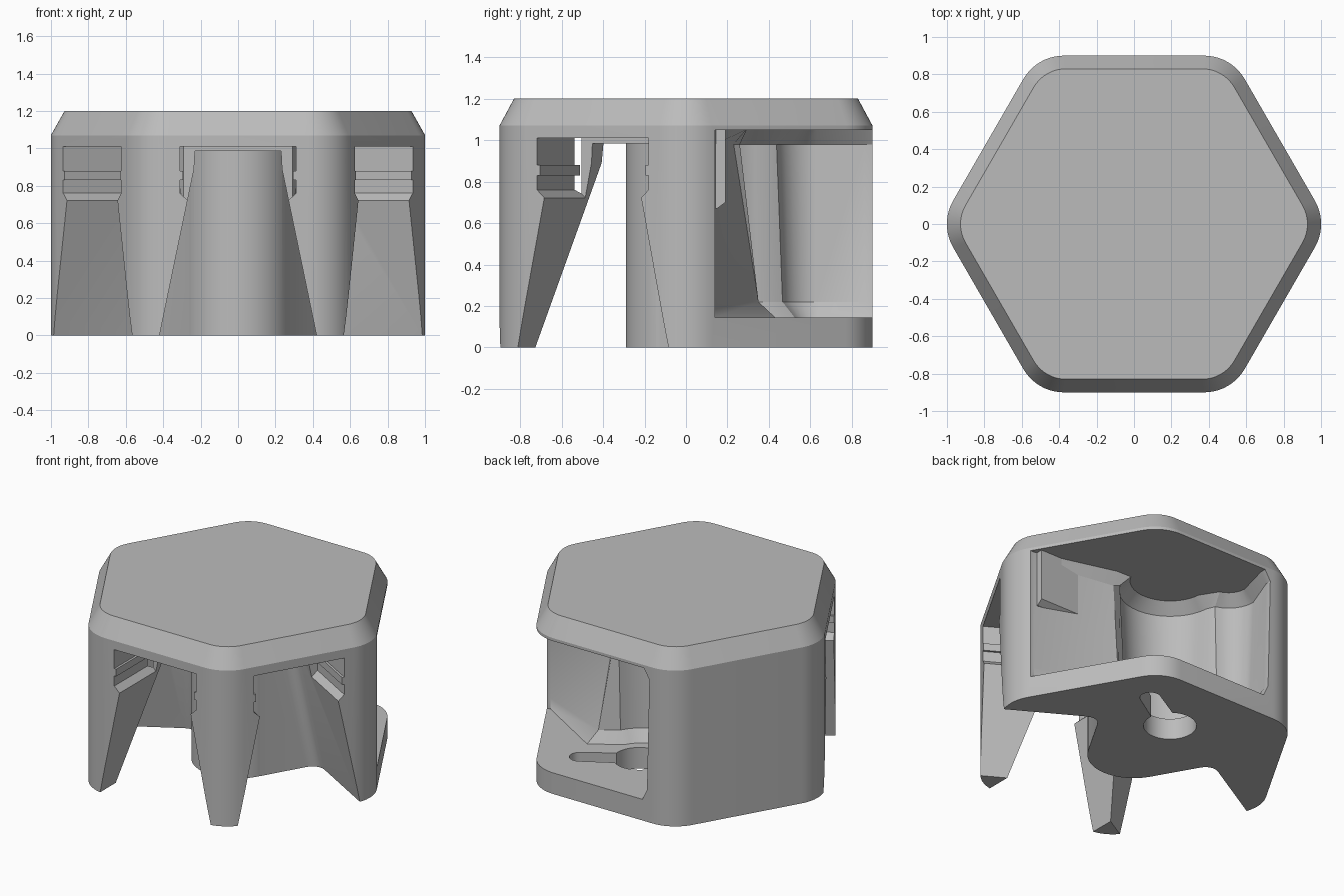
import bpy, bmesh
from math import sin, cos, pi, radians
from mathutils import Matrix, Vector

if "Cube" in bpy.data.objects:
    bpy.data.objects.remove(bpy.data.objects["Cube"])

grey = bpy.data.materials.new("light grey")
grey.use_nodes = True
grey.diffuse_color = (0.5, 0.5, 0.5, 1)
grey.node_tree.nodes["Principled BSDF"].inputs["Base Color"].default_value = (0.5, 0.5, 0.5, 1)


def loft(name, rings):
    """Closed solid through rings of equal point count."""
    bm = bmesh.new()
    loops = [[bm.verts.new(p) for p in ring] for ring in rings]
    n = len(loops[0])
    for a, b in zip(loops, loops[1:]):
        for i in range(n):
            j = (i + 1) % n
            bm.faces.new((a[i], a[j], b[j], b[i]))
    bm.faces.new(loops[0][::-1])
    bm.faces.new(loops[-1])
    bmesh.ops.recalc_face_normals(bm, faces=bm.faces)
    mesh = bpy.data.meshes.new(name)
    bm.to_mesh(mesh)
    bm.free()
    obj = bpy.data.objects.new(name, mesh)
    bpy.context.collection.objects.link(obj)
    return obj


def arc(cx, cy, r, start, end, steps):
    angles = [radians(start + (end - start) * i / steps) for i in range(steps + 1)]
    return [(cx + r * cos(a), cy + r * sin(a)) for a in angles]


def at(points, z):
    return [(x, y, z) for x, y in points]


def hexagon(apothem, radius, steps=10):
    pts = []
    for k in range(6):
        d = (apothem - radius) / cos(pi / 6)
        a = k * 60
        pts += arc(d * cos(radians(a)), d * sin(radians(a)), radius, a - 30, a + 30, steps)
    return pts


def cut(target, cutter):
    cutter.hide_render = True
    mod = target.modifiers.new("cut", "BOOLEAN")
    mod.operation = "DIFFERENCE"
    mod.solver = "EXACT"
    mod.object = cutter
    bpy.context.view_layer.objects.active = target
    bpy.ops.object.modifier_apply(modifier=mod.name)
    bpy.data.objects.remove(cutter)


def opening(name, half, y_in, angle, bevel=0):
    """Mirrored front profile pushed inward, then turned about z."""
    profile = half + [(-x, z) for x, z in reversed(half)]
    obj = loft(name, [[(x, y, z) for x, z in profile] for y in (-1.3, y_in)])
    if bevel:
        bm = bmesh.new()
        bm.from_mesh(obj.data)
        edges = [e for e in bm.edges
                 if all(abs(v.co.y - y_in) < 1e-4 for v in e.verts)
                 and abs(e.verts[0].co.z - e.verts[1].co.z) > 0.05]
        bmesh.ops.bevel(bm, geom=edges, offset=bevel, segments=5, profile=0.5, affect="EDGES")
        bm.to_mesh(obj.data)
        bm.free()
    obj.data.transform(Matrix.Rotation(radians(angle), 4, "Z"))
    return obj


# Rounded hexagonal body with a chamfered top
body = loft("hexagonal_body", [at(hexagon(0.9, 0.25), 0), at(hexagon(0.9, 0.25), 1.07),
                               at(hexagon(0.83, 0.2), 1.2)])

# Tapered leg openings on three sides, with a round core left in the middle
leg_profile = [(0.428, -0.04), (0.235, 0.89), (0.23, 0.985)]
front = opening("front_opening", leg_profile, -0.13, 0)
cut(front, loft("core", [at(arc(0, 0, 0.29, 0, 354, 59), z) for z in (-0.2, 1.3)]))
cut(body, front)
for angle in (60, -60):
    cut(body, opening("side_opening", leg_profile, -0.29, angle, 0.08))

# Notched clip recesses at the head of each opening
clip_profile = [(0.2, 0.72), (0.268, 0.72), (0.31, 0.76), (0.31, 0.83), (0.295, 0.83),
                (0.295, 0.88), (0.31, 0.88), (0.31, 1.01)]
for angle in (0, 60, -60):
    cut(body, opening("clip_recess", clip_profile, -0.505, angle))


# Lobed cavity open to the rear, drafted, with chamfered floor and ceiling
def cavity_ring(z, corner, grow):
    pts = [(1.3, 0.14), (0.93, 0.14), corner]
    pts += arc(0.05, 0.41, 0.25 + grow, -28, -175, 16)
    pts += arc(-0.24, 0.63, 0.13 + grow, 255, 180, 6)
    pts += [(-0.31 - grow * 0.6, 0.86), (-0.31 - grow * 0.6, 1.3), (1.3, 1.3)]
    return at(pts, z)


cut(body, loft("cavity", [
    cavity_ring(0.145, (0.45, 0.43), -0.02),
    cavity_ring(0.22, (0.42, 0.35), 0.04),
    cavity_ring(0.98, (0.36, 0.23), 0.07),
    cavity_ring(1.05, (0.38, 0.29), 0.0)]))

# Keyhole through the base plate
keyhole = arc(0.06, 0.42, 0.165, 55, 365, 32) + arc(0.38, 0.61, 0.065, -60, 120, 12)
cut(body, loft("keyhole", [at(keyhole, z) for z in (-0.1, 0.3)]))

# Stop block on the cavity wall
block_plan = [(0.91, 0.1), (0.91, 0.19), (0.58, 0.19), (0.58, 0.1)]
foot_plan = [(0.91, 0.1), (0.91, 0.15), (0.58, 0.15), (0.58, 0.1)]
block = loft("stop_block", [at(foot_plan, 0.67), at(block_plan, 0.7), at(block_plan, 1.06)])

for obj in (body, block):
    obj.data.materials.clear()
    obj.data.materials.append(grey)
    for p in obj.data.polygons:
        p.material_index = 0
    bpy.ops.object.select_all(action="DESELECT")
    obj.select_set(True)
    bpy.context.view_layer.objects.active = obj
    bpy.ops.object.shade_smooth_by_angle(angle=radians(28))
